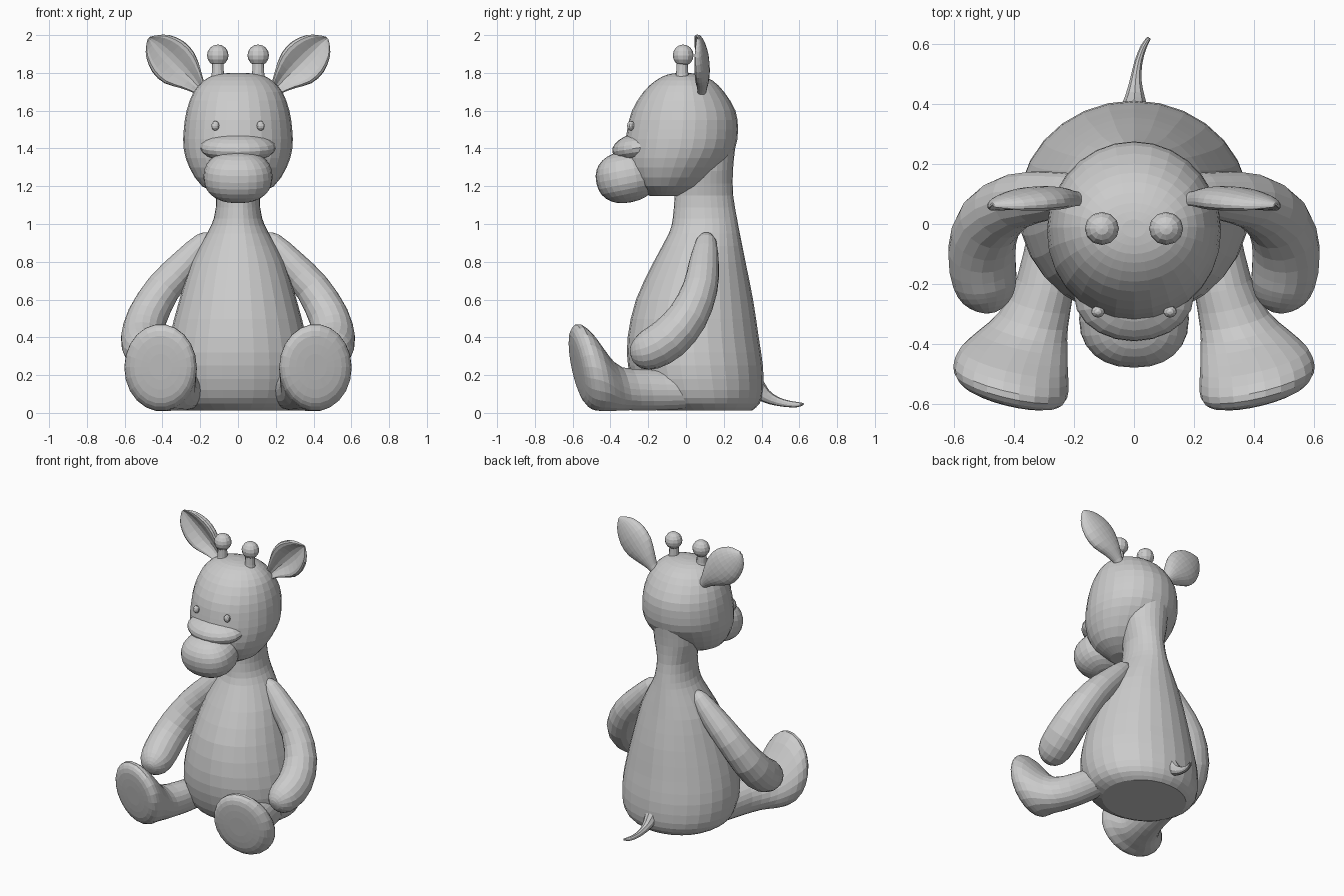
import bpy, bmesh, math
from mathutils import Vector

X, Y, Z = Vector((1, 0, 0)), Vector((0, 1, 0)), Vector((0, 0, 1))


def smooth_path(rings, steps):
    """Catmull-Rom through rings of (x, y, z, half width, half depth)."""
    p = [Vector(r) for r in rings]
    p = [2 * p[0] - p[1]] + p + [2 * p[-1] - p[-2]]
    out = []
    for a, b, c, d in zip(p, p[1:], p[2:], p[3:]):
        for k in range(steps):
            t = k / steps
            out.append(0.5 * (2 * b + (c - a) * t + (2 * a - 5 * b + 4 * c - d) * t * t
                              + (3 * b - a - 3 * c + d) * t ** 3))
    return out + [p[-2]]


def finish(name, bm, mirror):
    bmesh.ops.recalc_face_normals(bm, faces=bm.faces)
    mesh = bpy.data.meshes.new(name)
    bm.to_mesh(mesh)
    bm.free()
    ob = bpy.data.objects.new(name, mesh)
    bpy.context.collection.objects.link(ob)
    if mirror:
        mod = ob.modifiers.new("Mirror", 'MIRROR')
        mod.use_mirror_merge = False
    return ob


def loft(name, rings, frame=None, sides=24, steps=2, mirror=False, cup=False):
    """Skin rounded sections; frame fixes the section plane, else it follows the path."""
    bm = bmesh.new()
    path = smooth_path(rings, steps)
    loops = []
    for i, r in enumerate(path):
        centre = Vector(r[:3])
        if frame:
            u, v = frame
        else:
            tan = Vector(path[min(i + 1, len(path) - 1)][:3]) - Vector(path[max(i - 1, 0)][:3])
            u = tan.cross(X).normalized()
            v = tan.cross(u).normalized()
        loop = []
        for k in range(sides):
            t = 2 * math.pi * k / sides
            c, s = math.cos(t), math.sin(t)
            if cup and s > 0:
                s = 0.9 * s - 1.3 * s ** 4
            loop.append(bm.verts.new(centre + u * c * max(r[3], .003) + v * s * max(r[4], .003)))
        loops.append(loop)
    for a, b in zip(loops, loops[1:]):
        for k in range(sides):
            n = (k + 1) % sides
            bm.faces.new((a[k], a[n], b[n], b[k]))
    bm.faces.new(loops[0])
    bm.faces.new(loops[-1])
    return finish(name, bm, mirror)


def ball(name, centre, radii, u=20, v=12, power=1.0, tilt=0.0, mirror=False):
    """Ellipsoid; power below 1 makes it boxier."""
    bm = bmesh.new()
    bmesh.ops.create_uvsphere(bm, u_segments=u, v_segments=v, radius=1)
    ct, st = math.cos(tilt), math.sin(tilt)
    for vert in bm.verts:
        q = [math.copysign(abs(c) ** power, c) * r for c, r in zip(vert.co, radii)]
        vert.co = Vector((q[0], q[1] * ct - q[2] * st, q[1] * st + q[2] * ct)) + Vector(centre)
    return finish(name, bm, mirror)


# Torso and neck
loft("body", [(0, .10, .012, .28, .25), (0, .085, .05, .34, .305), (0, .07, .12, .375, .34),
              (0, .05, .25, .385, .357), (0, .038, .4, .362, .347), (0, .045, .6, .31, .31),
              (0, .072, .8, .245, .243), (0, .097, .95, .165, .188), (0, .10, 1.03, .128, .17),
              (0, .095, 1.15, .115, .155), (0, .098, 1.28, .145, .15), (0, .10, 1.4, .15, .16)],
     frame=(X, Y), sides=28)

# Head
loft("head", [(0, -.11, 1.148, .08, .08), (0, -.095, 1.2, .19, .175), (0, -.065, 1.3, .258, .255),
              (0, -.032, 1.4, .288, .292), (0, -.018, 1.5, .287, .293), (0, -.012, 1.6, .272, .274),
              (0, -.012, 1.7, .235, .213), (0, -.01, 1.76, .18, .15), (0, -.015, 1.79, .12, .085),
              (0, -.015, 1.8, .04, .03)],
     frame=(X, Y), sides=28)

# Upper lip fold and muzzle
ball("upper_lip", (0, -.24, 1.405), (.2, .152, .08), tilt=.15)
ball("muzzle", (0, -.315, 1.25), (.183, .163, .137), u=24, v=14, power=.88, tilt=.2)

# Eyes
ball("eye", (.12, -.292, 1.52), (.022, .02, .026), u=10, v=6, mirror=True)

# Horns
loft("horn_stem", [(.108, -.02, 1.74, .042, .042), (.107, -.02, 1.80, .032, .032),
                   (.107, -.02, 1.87, .03, .03)], frame=(X, Y), sides=12, mirror=True)
ball("horn_knob", (.107, -.015, 1.893), (.057, .055, .057), u=12, v=8, mirror=True)

# Cupped ears
loft("ear", [(.18, .075, 1.69, .03, .03), (.205, .075, 1.72, .038, .036), (.25, .075, 1.77, .072, .048),
             (.31, .07, 1.825, .112, .056), (.37, .065, 1.885, .116, .054), (.425, .06, 1.94, .085, .04),
             (.455, .06, 1.968, .045, .024), (.472, .06, 1.985, .01, .01)],
     frame=(Vector((-.71, 0, .71)), -Y), sides=24, mirror=True, cup=True)

# Arms
loft("arm", [(.14, .105, .94, .02, .02), (.18, .107, .905, .055, .055), (.28, .095, .79, .08, .08),
             (.395, .075, .66, .093, .093), (.48, .01, .51, .106, .106), (.507, -.09, .395, .113, .113),
             (.497, -.19, .335, .108, .108), (.487, -.25, .32, .085, .085), (.482, -.285, .315, .045, .045),
             (.481, -.295, .313, .01, .01)], sides=18, mirror=True)

# Legs with flared feet, soles turned slightly out and up
loft("leg", [(.26, -.03, .12, .09, .10), (.295, -.2, .122, .095, .11), (.335, -.32, .128, .115, .115),
             (.37, -.39, .16, .148, .15), (.40, -.455, .212, .18, .203), (.41, -.515, .24, .192, .23),
             (.41, -.555, .243, .178, .212), (.41, -.576, .243, .14, .165), (.41, -.582, .243, .06, .07)],
     frame=(Vector((1, .22, 0)), Vector((0, -.2, 1))), sides=22, mirror=True)

# Tail
loft("tail", [(0, .37, .14, .05, .05), (.003, .42, .09, .036, .034), (.006, .48, .062, .024, .02),
              (.015, .54, .048, .018, .014), (.032, .59, .044, .014, .011), (.05, .62, .047, .006, .007)],
     sides=10)
